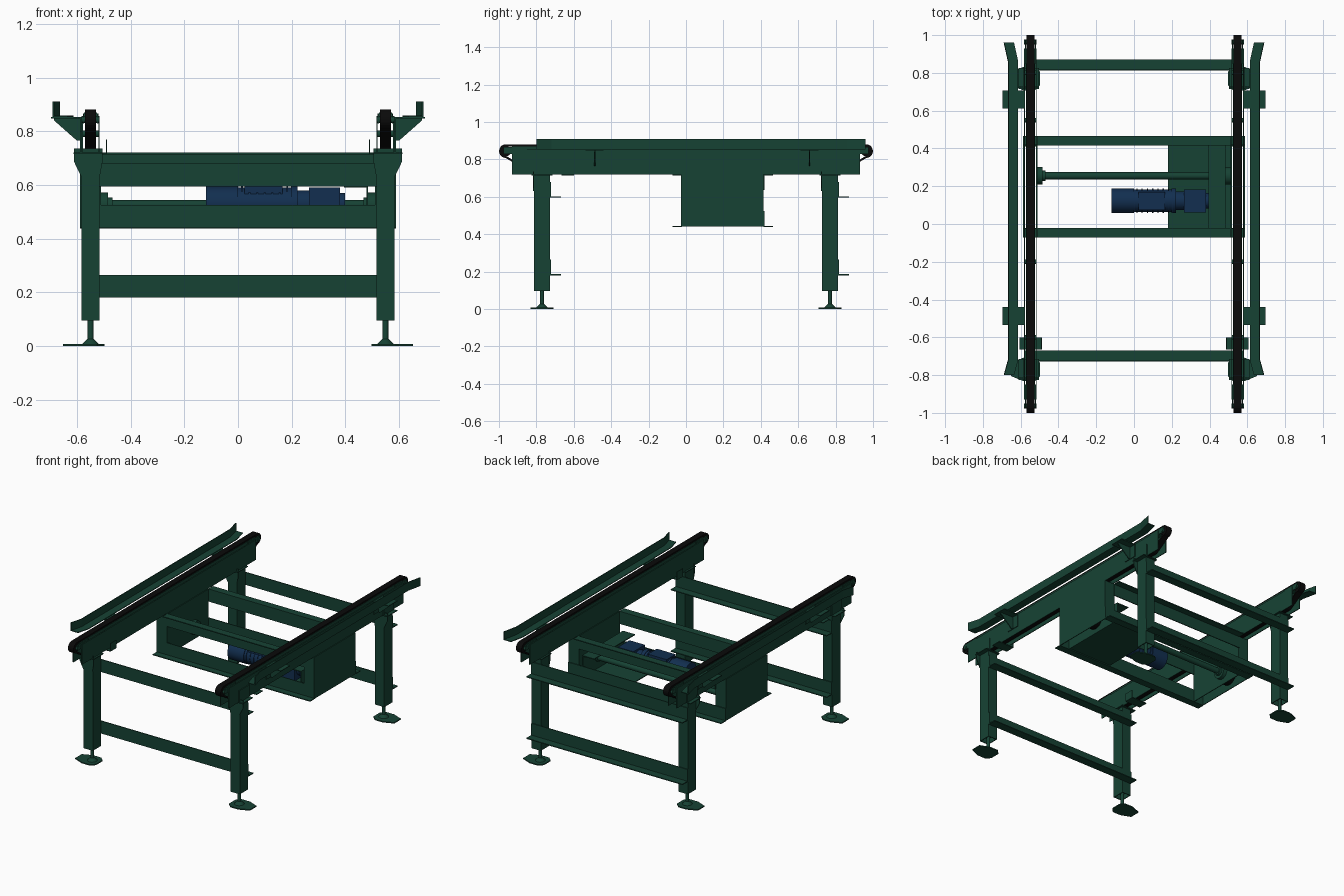
import bpy, bmesh, math
from mathutils import Vector, Matrix

if "Cube" in bpy.data.objects:
    bpy.data.objects.remove(bpy.data.objects["Cube"])


def material(name, rgb):
    m = bpy.data.materials.new(name)
    m.diffuse_color = (*rgb, 1)
    m.use_nodes = True
    m.node_tree.nodes["Principled BSDF"].inputs["Base Color"].default_value = m.diffuse_color
    return m


GREEN = material("green_paint", (0.008, 0.055, 0.034))
BLUE = material("motor_blue", (0.006, 0.028, 0.08))
BLACK = material("chain_black", (0.003, 0.003, 0.003))


def finish(bm, name, mat, smooth=False):
    bmesh.ops.recalc_face_normals(bm, faces=bm.faces)
    me = bpy.data.meshes.new(name)
    bm.to_mesh(me)
    bm.free()
    ob = bpy.data.objects.new(name, me)
    bpy.context.collection.objects.link(ob)
    me.materials.append(mat)
    if smooth:
        bpy.ops.object.select_all(action='DESELECT')
        ob.select_set(True)
        bpy.context.view_layer.objects.active = ob
        bpy.ops.object.shade_smooth_by_angle(angle=math.radians(35))
    return ob


def box(name, x, y, z, mat=GREEN):
    bm = bmesh.new()
    bmesh.ops.create_cube(bm, size=1)
    for v in bm.verts:
        v.co = Vector([(a + b) / 2 + c * abs(b - a) for (a, b), c in zip((x, y, z), v.co)])
    return finish(bm, name, mat)


def prism(name, pts, axis, a, b, mat=GREEN):
    """Extrude a 2D outline along an axis (other two coordinates in x, y, z order)."""
    bm = bmesh.new()

    def at(p, h):
        c = list(p)
        c.insert("xyz".index(axis), h)
        return bm.verts.new(c)
    f = bm.faces.new([at(p, a) for p in pts])
    ext = bmesh.ops.extrude_face_region(bm, geom=[f])
    d = Vector([(b - a) if ax == axis else 0 for ax in "xyz"])
    bmesh.ops.translate(bm, verts=[v for v in ext["geom"] if isinstance(v, bmesh.types.BMVert)], vec=d)
    return finish(bm, name, mat)


def cyl(name, c, r, length, axis, mat=GREEN, r2=None, n=32):
    bm = bmesh.new()
    bmesh.ops.create_cone(bm, cap_ends=True, segments=n, radius1=r,
                          radius2=r if r2 is None else r2, depth=length)
    rot = {"x": Matrix.Rotation(math.pi / 2, 4, 'Y'), "y": Matrix.Rotation(math.pi / 2, 4, 'X'),
           "z": Matrix.Identity(4)}[axis]
    bmesh.ops.transform(bm, matrix=Matrix.Translation(c) @ rot, verts=bm.verts)
    return finish(bm, name, mat, True)


def strip(name, pts, x0, x1, t, mat, closed=False):
    """Ribbon in the yz plane, thickened inward."""
    bm = bmesh.new()
    rows = [[bm.verts.new((x, *p)) for x in (x0, x1)] for p in pts]
    for i in range(len(rows) if closed else len(rows) - 1):
        a, b = rows[i], rows[(i + 1) % len(rows)]
        bm.faces.new((a[0], b[0], b[1], a[1]))
    ob = finish(bm, name, mat)
    so = ob.modifiers.new("thickness", 'SOLIDIFY')
    so.thickness, so.offset = t, 0
    return ob


def arc(cy, cz, r, a0, a1, n=10):
    return [(cy + r * math.cos(math.radians(a0 + (a1 - a0) * i / n)),
             cz + r * math.sin(math.radians(a0 + (a1 - a0) * i / n))) for i in range(n + 1)]


def angle_bar(name, y, out, z0, z1, zf, half, t=0.006):
    """Cross member: upright web plus a flange at height zf."""
    box(name + "_web", (-half, half), (y, y + math.copysign(t, out)), (z0, z1))
    box(name + "_flange", (-half, half), (y, y + out), (zf, zf + t))


RX, HW, T = 0.549, 0.034, 0.005   # rail centre, half width, plate thickness

for s in (-1, 1):
    side = "left" if s < 0 else "right"

    def X(a, b):
        return tuple(sorted((s * a, s * b)))

    # Rail side plates, chain track and spacers
    for nm, x in (("outer", RX + HW - T), ("inner", RX - HW)):
        box(f"{side}_rail_{nm}_plate", X(x, x + T), (-0.93, 0.93), (0.72, 0.855))
    box(f"{side}_chain_track", X(RX - 0.024, RX + 0.024), (-0.93, 0.93), (0.848, 0.87))
    for y in (-0.6, -0.2, 0.55, 0.8):
        cyl(f"{side}_rail_spacer", (s * RX, y, 0.79), 0.012, 2 * HW - 0.002, "x", n=16)

    # Chain loop, dipping to the drive sprocket
    path = (arc(0.963, 0.844, 0.031, 90, -90) + [(0.85, 0.745), (0.32, 0.745)]
            + arc(0.255, 0.525, 0.06, 0, -180) + [(0.19, 0.745), (-0.85, 0.745)]
            + arc(-0.963, 0.844, 0.031, 270, 90))
    strip(f"{side}_chain", path, s * RX - 0.021, s * RX + 0.021, 0.011, BLACK, True)
    cyl(f"{side}_drive_sprocket", (s * RX, 0.255, 0.525), 0.054, 0.03, "x", BLACK)
    # End rollers with their arms
    for e in (-1, 1):
        cyl(f"{side}_end_roller", (s * RX, e * 0.963, 0.844), 0.027, 0.038, "x", BLACK)
        cyl(f"{side}_roller_axle", (s * RX, e * 0.963, 0.844), 0.013, 0.066, "x", n=16)
        for x in (RX - 0.029, RX + 0.024):
            box(f"{side}_roller_arm", X(x, x + T), tuple(sorted((e * 0.85, e * 0.975))), (0.828, 0.866))

    # Drive housing around the lower chain
    for nm, x in (("outer", RX + HW), ("inner", RX - HW - T)):
        box(f"{side}_housing_{nm}_plate", X(x, x + T), (-0.027, 0.415), (0.44, 0.72))
    for y in (-0.027, 0.41):
        box(f"{side}_housing_end", X(RX - HW, RX + HW), (y, y + T), (0.44, 0.72))

    # Side guide with flared ends
    gy = [(-0.80, 0.022), (-0.72, 0), (0.86, 0), (0.96, 0.022)]
    inner = [(s * (0.613 + d), y) for y, d in gy]
    outer = [(s * (0.663 + d), y) for y, d in gy]
    lip = [(s * (0.668 + d), y) for y, d in gy]
    prism(f"{side}_guide_flange", inner + lip[::-1], "z", 0.853, 0.858)
    prism(f"{side}_guide_fence", outer + lip[::-1], "z", 0.853, 0.91)
    # Guide brackets
    for y in (-0.488, 0.66):
        box(f"{side}_guide_bracket_top", X(0.583, 0.696), (y - 0.048, y + 0.048), (0.848, 0.853))
        prism(f"{side}_guide_bracket_gusset",
              [(s * 0.583, 0.85), (s * 0.685, 0.85), (s * 0.685, 0.84), (s * 0.6, 0.765), (s * 0.583, 0.765)],
              "y", y - 0.003, y + 0.003)
        box(f"{side}_guide_bracket_back", X(0.583, 0.588), (y - 0.048, y + 0.048), (0.765, 0.85))

    # Clamp under the rail near the front leg
    box(f"{side}_rail_clamp_base", X(0.487, 0.605), (-0.665, -0.6), (0.715, 0.72))
    box(f"{side}_rail_clamp_tab", X(0.487, 0.492), (-0.665, -0.6), (0.72, 0.77))

    # Legs
    for yc in (-0.77, 0.77):
        end = "front" if yc < 0 else "back"
        nm = f"{end}_{side}"
        x0, x1 = RX - HW, RX + HW
        y0, y1 = yc - 0.043, yc + 0.043
        for k, (xx, yy) in enumerate((((x0, x0 + T), (y0, y1)), ((x1 - T, x1), (y0, y1)),
                                      ((x0, x1), (y0, y0 + T)), ((x0, x1), (y1 - T, y1)))):
            box(f"{nm}_leg_wall_{k + 1}", X(*xx), yy, (0.095, 0.72))
        box(f"{nm}_leg_base", X(x0, x1), (y0, y1), (0.13, 0.136))
        # Leg head plates
        prism(f"{nm}_leg_head", [(s * 0.505, 0.735), (s * 0.61, 0.735), (s * 0.61, 0.685),
                                 (s * 0.583, 0.63), (s * 0.515, 0.63), (s * 0.505, 0.685)],
              "y", y0 - T, y0)
        box(f"{nm}_leg_head_shelf", X(0.503, 0.612), (yc - 0.055, yc + 0.055), (0.715, 0.72))
        box(f"{nm}_leg_head_flange", X(0.583, 0.588), (yc - 0.055, yc + 0.055), (0.72, 0.80))
        # Levelling foot
        cyl(f"{nm}_foot_stem", (s * RX, yc, 0.08), 0.011, 0.13, "z", n=16)
        cyl(f"{nm}_foot_hub", (s * RX, yc, 0.016), 0.032, 0.02, "z", r2=0.013, n=24)
        prism(f"{nm}_foot_plate",
              [(s * 0.497, yc - 0.035), (s * 0.525, yc - 0.062), (s * 0.585, yc - 0.062), (s * 0.652, yc - 0.035),
               (s * 0.652, yc + 0.035), (s * 0.585, yc + 0.062), (s * 0.525, yc + 0.062), (s * 0.497, yc + 0.035)],
              "z", 0, 0.007)

# Cross members between the legs
for end, y in (("front", -0.727), ("back", 0.813)):
    angle_bar(f"{end}_lower_crossbar", y, 0.058, 0.18, 0.265, 0.18, 0.583)
    angle_bar(f"{end}_upper_crossbar", y, 0.058, 0.595, 0.68, 0.595, 0.583)

# Cross members of the drive bay
for end, y, d in (("front", -0.021, -0.05), ("back", 0.415, 0.05)):
    angle_bar(f"{end}_bay_lower_beam", y, d, 0.438, 0.525, 0.438, 0.588)
    angle_bar(f"{end}_bay_upper_beam", y, d, 0.635, 0.72, 0.714, 0.513)

# Motor tray and cover beam
box("motor_tray", (0.18, 0.51), (-0.02, 0.415), (0.444, 0.45))
box("motor_mount_top", (0.395, 0.485), (-0.02, 0.415), (0.59, 0.596))
box("motor_mount_web", (0.479, 0.485), (-0.02, 0.415), (0.45, 0.596))

# Drive shaft and bearings
cyl("drive_shaft", (0, 0.255, 0.525), 0.019, 1.03, "x", n=24)
for s in (-1, 1):
    cyl("shaft_bearing", (s * 0.5, 0.255, 0.525), 0.046, 0.03, "x")
    cyl("bearing_collar", (s * 0.478, 0.255, 0.525), 0.028, 0.02, "x", n=24)

# Gear motor
cyl("motor_fan_cover", (-0.06, 0.123, 0.53), 0.065, 0.12, "x", BLUE)
cyl("motor_body", (0.1, 0.123, 0.53), 0.06, 0.2, "x", BLUE)
for i in range(7):
    cyl("motor_fin", (0.015 + i * 0.028, 0.123, 0.53), 0.064, 0.006, "x", BLUE)
box("motor_terminal_box", (0.025, 0.165), (0.075, 0.17), (0.55, 0.596), BLUE)
cyl("motor_flange", (0.21, 0.123, 0.53), 0.065, 0.025, "x", BLUE)
cyl("gearbox_neck", (0.245, 0.123, 0.53), 0.05, 0.06, "x", BLUE)
box("gearbox", (0.265, 0.38), (0.06, 0.182), (0.47, 0.59), BLUE)
cyl("gearbox_output", (0.388, 0.123, 0.53), 0.04, 0.02, "x", BLUE)
